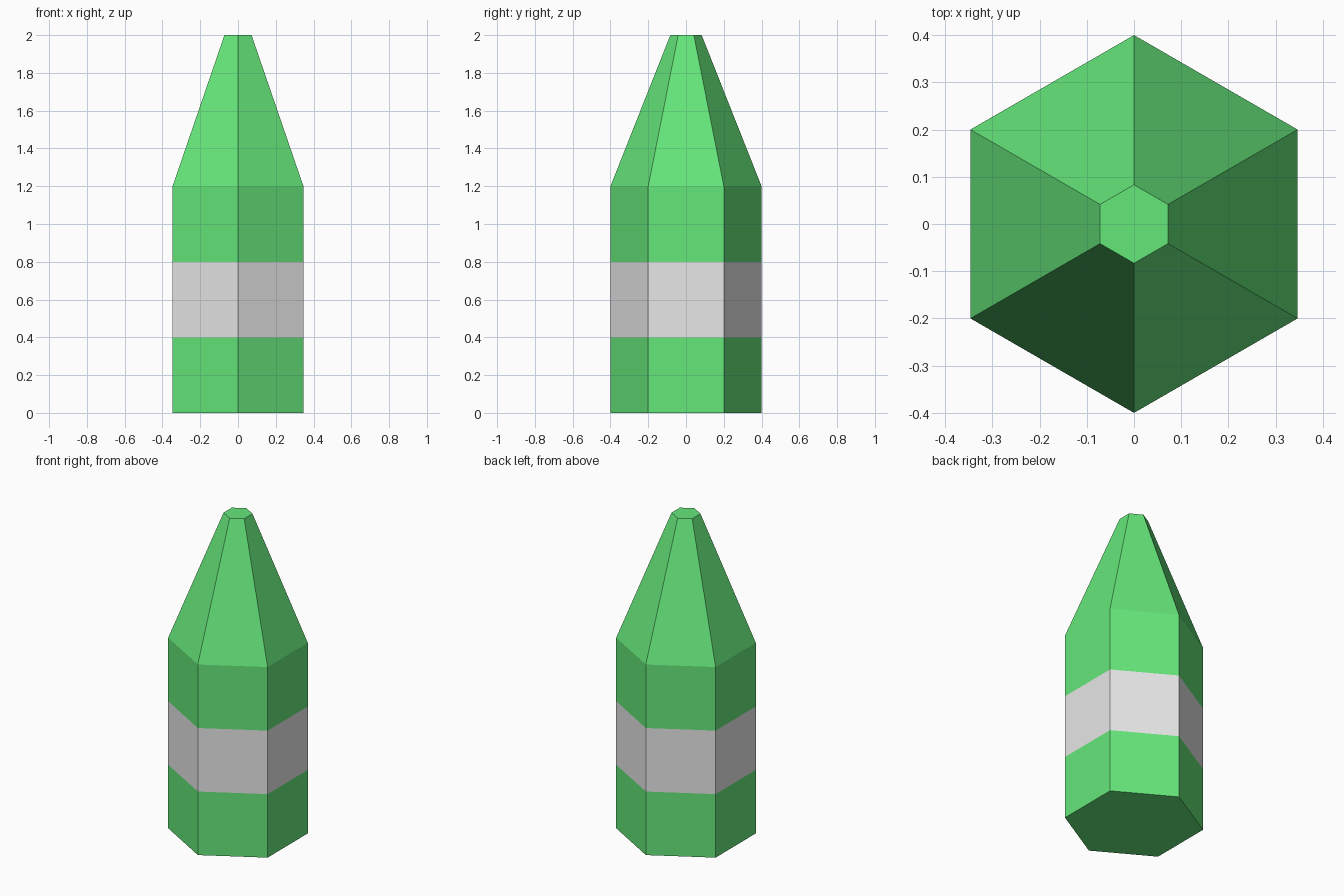
import bpy
import bmesh
import math

if "Cube" in bpy.data.objects:
    bpy.data.objects.remove(bpy.data.objects["Cube"])


def material(name, rgb):
    mat = bpy.data.materials.new(name)
    mat.diffuse_color = (*rgb, 1.0)
    mat.use_nodes = True
    mat.node_tree.nodes["Principled BSDF"].inputs["Base Color"].default_value = mat.diffuse_color
    return mat


green = material("green", (0.133, 0.82, 0.2))
grey = material("light grey", (0.8, 0.8, 0.8))

# Stacked hexagon rings (height, radius), with corners on the y axis
RINGS = [(0.0, 0.4), (0.4, 0.4), (0.8, 0.4), (1.2, 0.4), (2.0, 0.083)]
SIDES = 6

bm = bmesh.new()
loops = []
for z, r in RINGS:
    angles = [math.pi / 2 + i * math.tau / SIDES for i in range(SIDES)]
    loops.append([bm.verts.new((r * math.cos(a), r * math.sin(a), z)) for a in angles])

# Flat base and blunt tip
bm.faces.new(loops[0][::-1])
bm.faces.new(loops[-1])

# Side walls, with the grey band on the second level
for level, (low, high) in enumerate(zip(loops, loops[1:])):
    for i in range(SIDES):
        j = (i + 1) % SIDES
        face = bm.faces.new((low[i], low[j], high[j], high[i]))
        face.material_index = 1 if level == 1 else 0

mesh = bpy.data.meshes.new("crayon")
bm.to_mesh(mesh)
bm.free()
mesh.materials.append(green)
mesh.materials.append(grey)
crayon = bpy.data.objects.new("crayon", mesh)
bpy.context.collection.objects.link(crayon)
